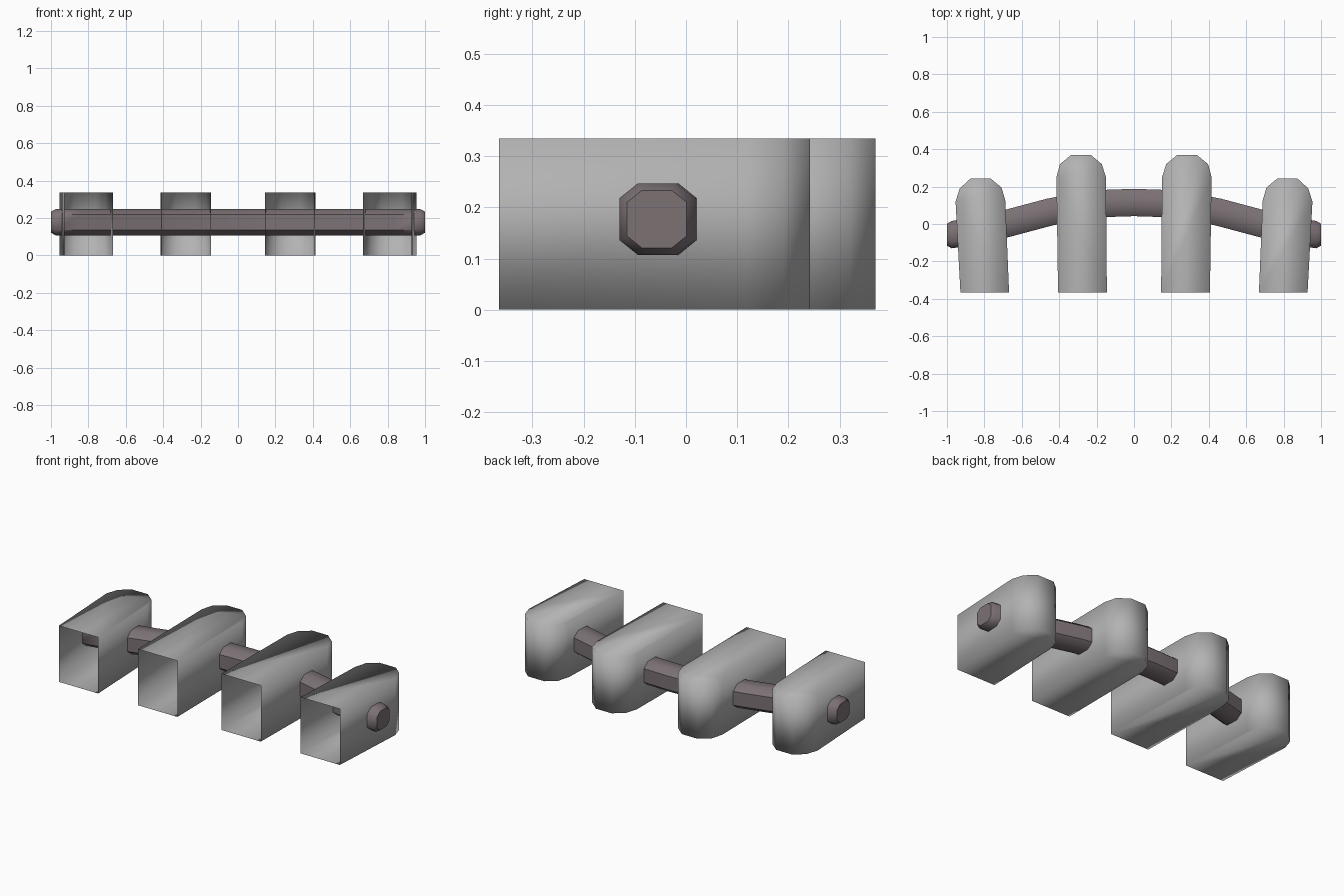
import bpy
import bmesh
from mathutils import Vector

cube = bpy.data.objects.get("Cube")
if cube:
    bpy.data.objects.remove(cube, do_unlink=True)


def material(name, color):
    mat = bpy.data.materials.new(name)
    mat.use_nodes = True
    mat.diffuse_color = color
    mat.node_tree.nodes["Principled BSDF"].inputs["Base Color"].default_value = color
    return mat


def finish(bm, name, mat):
    bmesh.ops.recalc_face_normals(bm, faces=bm.faces)
    for face in bm.faces:
        face.smooth = True
    mesh = bpy.data.meshes.new(name)
    bm.to_mesh(mesh)
    bm.free()
    mesh.materials.append(mat)
    obj = bpy.data.objects.new(name, mesh)
    bpy.context.collection.objects.link(obj)
    return obj


grey = material("light grey", (0.45, 0.45, 0.45, 1))
mauve = material("dark mauve grey", (0.2, 0.165, 0.175, 1))
HEIGHT = 0.335


# Finger shell: plan outline extruded upward, left open at the front
def finger(name, outline, side):
    bm = bmesh.new()
    low = [bm.verts.new((side * x, y, 0)) for x, y in outline]
    high = [bm.verts.new((side * x, y, HEIGHT)) for x, y in outline]
    bm.faces.new(low)
    bm.faces.new(high)
    for i in range(len(outline) - 1):
        bm.faces.new((low[i], low[i + 1], high[i + 1], high[i]))
    # Outward normals, worked out with a temporary front cap
    cap = bm.faces.new((low[-1], low[0], high[0], high[-1]))
    bmesh.ops.recalc_face_normals(bm, faces=bm.faces)
    bmesh.ops.delete(bm, geom=[cap], context="FACES_ONLY")
    finish(bm, name, grey)


inner = [(0.406, -0.365), (0.415, 0.25), (0.396, 0.32), (0.335, 0.37),
         (0.232, 0.37), (0.172, 0.32), (0.15, 0.25), (0.145, -0.365)]
outer = [(0.928, -0.365), (0.954, 0.12), (0.932, 0.19), (0.875, 0.242),
         (0.765, 0.242), (0.708, 0.195), (0.688, 0.125), (0.668, -0.365)]
for side, label in ((1, "left"), (-1, "right")):
    finger(f"inner_finger_{label}", inner, side)
    finger(f"outer_finger_{label}", outer, side)

# Bent rod: eight-sided section swept along a shallow arch, with bevelled ends
half = [(0.15, 0.11), (0.3, 0.092), (0.45, 0.064), (0.69, 0.0),
        (0.85, -0.037), (0.975, -0.057), (1.0, -0.057)]
path = [(-x, y) for x, y in reversed(half)] + [(0, 0.115)] + half
section = [(0.037, 0.07), (0.073, 0.041), (0.073, -0.041), (0.037, -0.07),
           (-0.037, -0.07), (-0.073, -0.041), (-0.073, 0.041), (-0.037, 0.07)]
bm = bmesh.new()
rings = []
last = len(path) - 1
for i, (x, y) in enumerate(path):
    a, b = path[max(i - 1, 0)], path[min(i + 1, last)]
    tangent = Vector((b[0] - a[0], b[1] - a[1])).normalized()
    at_end = i in (0, last)
    if at_end or i in (1, last - 1):
        tangent = Vector((1, 0))
    scale = 0.8 if at_end else 1
    rings.append([bm.verts.new((x - tangent.y * u * scale,
                                y + tangent.x * u * scale,
                                0.177 + v * scale)) for u, v in section])
for r, s in zip(rings, rings[1:]):
    for k in range(len(section)):
        n = (k + 1) % len(section)
        bm.faces.new((r[k], r[n], s[n], s[k]))
bm.faces.new(rings[0])
bm.faces.new(rings[-1])
rod = finish(bm, "connecting_rod", mauve)
bpy.ops.object.select_all(action="DESELECT")
rod.select_set(True)
bpy.context.view_layer.objects.active = rod
bpy.ops.object.shade_smooth_by_angle(angle=0.84)
